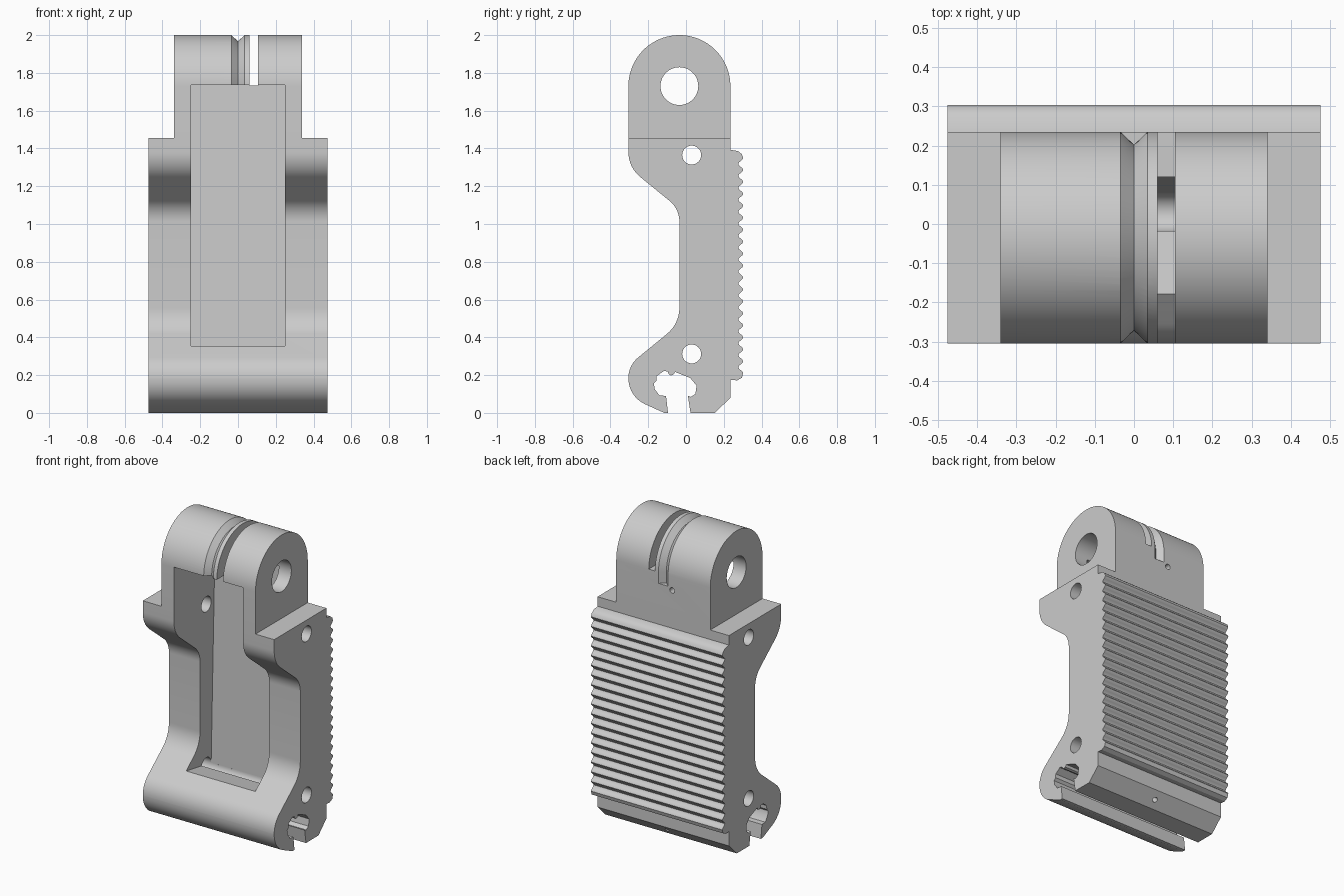
import bpy, bmesh, math
from mathutils import Vector, Matrix

if "Cube" in bpy.data.objects:
    bpy.data.objects.remove(bpy.data.objects["Cube"], do_unlink=True)

grey = bpy.data.materials.new("matte_grey")
grey.use_nodes = True
grey.diffuse_color = (0.6, 0.6, 0.6, 1)
grey.node_tree.nodes["Principled BSDF"].inputs["Base Color"].default_value = (0.6, 0.6, 0.6, 1)


def make_object(name, bm):
    bmesh.ops.recalc_face_normals(bm, faces=bm.faces)
    mesh = bpy.data.meshes.new(name)
    bm.to_mesh(mesh)
    bm.free()
    mesh.materials.append(grey)
    obj = bpy.data.objects.new(name, mesh)
    bpy.context.collection.objects.link(obj)
    return obj


def prism(name, points, x0, x1):
    """Extrude a (y, z) outline along x."""
    bm = bmesh.new()
    face = bm.faces.new([bm.verts.new((x0, y, z)) for y, z in points])
    moved = bmesh.ops.extrude_face_region(bm, geom=[face])["geom"]
    bmesh.ops.translate(bm, vec=(x1 - x0, 0, 0),
                        verts=[v for v in moved if isinstance(v, bmesh.types.BMVert)])
    return make_object(name, bm)


def arc(cy, cz, r, start, end, steps):
    angles = [math.radians(start + (end - start) * i / steps) for i in range(steps + 1)]
    return [(cy + r * math.cos(a), cz + r * math.sin(a)) for a in angles]


def rounded(corners, steps=10):
    """Outline from (y, z, radius) corners with true circular fillets."""
    out = []
    for i, (y, z, r) in enumerate(corners):
        p = Vector((y, z))
        if r == 0:
            out.append((y, z))
            continue
        a = (Vector(corners[i - 1][:2]) - p).normalized()
        b = (Vector(corners[(i + 1) % len(corners)][:2]) - p).normalized()
        half = a.angle(b) / 2
        centre = p + (a + b).normalized() * (r / math.sin(half))
        s = p + a * (r / math.tan(half)) - centre
        e = p + b * (r / math.tan(half)) - centre
        turn = s.angle_signed(e)
        for k in range(steps + 1):
            q = Matrix.Rotation(-turn * k / steps, 2) @ s
            out.append(tuple(centre + q))
    return out


def rod(name, centre, direction, radius, length, sides=40):
    bm = bmesh.new()
    turn = Vector(direction).to_track_quat('Z', 'Y').to_matrix().to_4x4()
    bmesh.ops.create_cone(bm, cap_ends=True, segments=sides, radius1=radius, radius2=radius,
                          depth=length, matrix=Matrix.Translation(centre) @ turn)
    return make_object(name, bm)


# Body outline: ribbed back from bottom to top, then the waisted front
ribs, rib_bottom, rib_top = 18, 0.21, 1.35
back = [(0.235, 0.175), (0.27, 0.172), (0.295, 0.185)]
for i in range(ribs * 8 + 1):
    t = i / 8
    back.append((0.29 + 0.013 * math.cos(2 * math.pi * t),
                 rib_bottom + (rib_top - rib_bottom) * t / ribs))
back += [(0.295, 1.37), (0.275, 1.386), (0.235, 1.393)]
corners = [(0.153, 0, 0), (0.235, 0.08, 0)]
corners += [(y, z, 0) for y, z in back]
corners += [(0.235, 1.455, 0), (-0.305, 1.455, 0), (-0.305, 1.30, 0.17), (-0.035, 1.08, 0.14),
            (-0.035, 0.472, 0.18), (-0.305, 0.251, 0.14), (-0.305, 0.086, 0.15),
            (-0.115, 0, 0)]
body = prism("body", rounded(corners), -0.475, 0.475)

# Hinge knuckle on top
knuckle = prism("hinge_knuckle", [(-0.305, 1.455), (0.235, 1.455)]
                + arc(-0.035, 1.73, 0.27, 0, 180, 48), -0.34, 0.34)

# Cutters: front pocket, pin holes, slots and the bottom clip channel
pocket = prism("pocket_cutter", [(-0.4, 1.735), (0.12, 1.735), (0.08, 0.31), (-0.4, 0.392)],
               -0.25, 0.25)
pin = rod("hinge_pin_cutter", (0, -0.035, 1.73), (1, 0, 0), 0.1, 2, 64)
upper_bore = rod("upper_bore_cutter", (0, 0.03, 1.365), (1, 0, 0), 0.05, 2)
lower_bore = rod("lower_bore_cutter", (0, 0.03, 0.312), (1, 0, 0), 0.05, 2)
slot = prism("slot_cutter", [(-0.5, 1.734), (0.5, 1.734), (0.5, 2.2), (-0.5, 2.2)], 0.06, 0.105)
rear_hole = rod("rear_hole_cutter", (-0.065, 0.235, 1.64), (0, 1, 0), 0.018, 0.16, 20)
chamfer_hole = rod("chamfer_hole_cutter", (0, 0.194, 0.04), (0, 1, -1), 0.016, 0.16, 20)
channel = prism("clip_channel_cutter", [
    (0.027, -0.05), (0.024, 0), (0.01, 0.09), (0.026, 0.085), (0.05, 0.1), (0.056, 0.145),
    (0.022, 0.185), (-0.058, 0.217), (-0.066, 0.203), (-0.08, 0.198), (-0.092, 0.205),
    (-0.097, 0.219), (-0.117, 0.222), (-0.155, 0.195), (-0.156, 0.17), (-0.17, 0.155),
    (-0.165, 0.125), (-0.14, 0.092), (-0.106, 0.09), (-0.095, 0), (-0.093, -0.05)], -0.6, 0.6)

# V-shaped cord groove running over the knuckle
bm = bmesh.new()
path = [(0, 1.66)] + [(a, 1.73) for a in range(0, 181, 4)] + [(180, 1.6)]
rings = []
for angle, z in path:
    a = math.radians(angle)
    ring = []
    for x, r in ((-0.045, 0.28), (0.045, 0.28), (0, 0.237)):
        ring.append(bm.verts.new((x, -0.035 + r * math.cos(a), z + r * math.sin(a))))
    rings.append(ring)
for r0, r1 in zip(rings, rings[1:]):
    for k in range(3):
        j = (k + 1) % 3
        bm.faces.new((r0[k], r0[j], r1[j], r1[k]))
bm.faces.new(rings[0])
bm.faces.new(rings[-1])
groove = make_object("cord_groove_cutter", bm)


def cut(target, cutters):
    for c in cutters:
        mod = target.modifiers.new(c.name, 'BOOLEAN')
        mod.operation, mod.solver, mod.object = 'DIFFERENCE', 'EXACT', c
    bpy.ops.object.select_all(action='DESELECT')
    target.select_set(True)
    bpy.context.view_layer.objects.active = target
    for c in cutters:
        bpy.ops.object.modifier_apply(modifier=c.name)
    bpy.ops.object.shade_smooth_by_angle(angle=math.radians(32))


cut(body, [pocket, upper_bore, lower_bore, channel, chamfer_hole])
cut(knuckle, [pocket, pin, slot, rear_hole, groove])
for c in (pocket, pin, upper_bore, lower_bore, slot, rear_hole, chamfer_hole, channel, groove):
    bpy.data.objects.remove(c, do_unlink=True)
